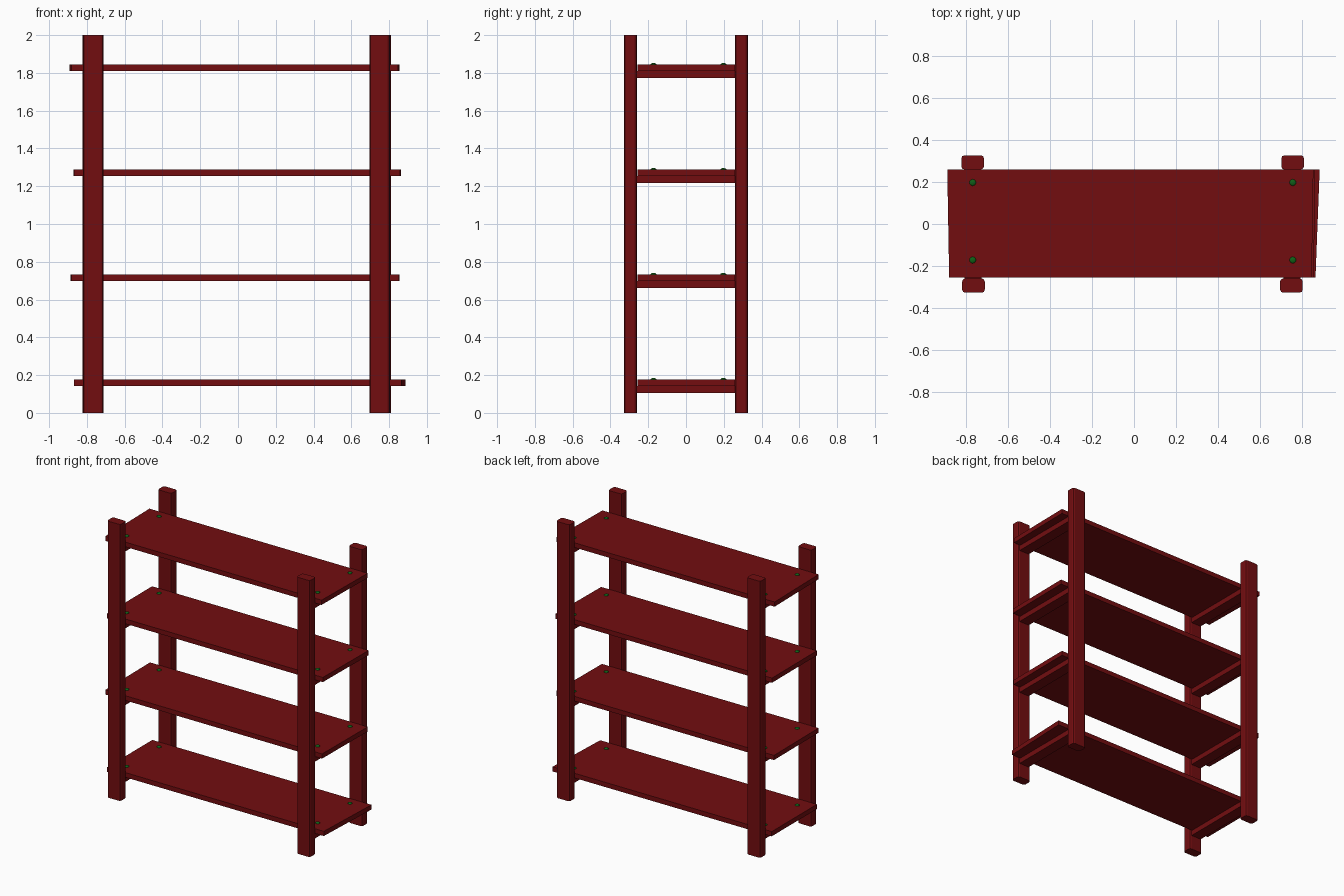
import bpy, bmesh

if "Cube" in bpy.data.objects:
    bpy.data.objects.remove(bpy.data.objects["Cube"])


def material(name, rgb):
    m = bpy.data.materials.new(name)
    m.diffuse_color = (*rgb, 1)
    m.use_nodes = True
    m.node_tree.nodes["Principled BSDF"].inputs["Base Color"].default_value = m.diffuse_color
    return m


RED = material("dark red wood", (0.17, 0.004, 0.005))
GREEN = material("dark green peg", (0.005, 0.12, 0.008))


def finish(name, bm, mat):
    bmesh.ops.recalc_face_normals(bm, faces=bm.faces)
    me = bpy.data.meshes.new(name)
    bm.to_mesh(me)
    bm.free()
    me.materials.append(mat)
    ob = bpy.data.objects.new(name, me)
    bpy.context.collection.objects.link(ob)
    return ob


def prism(name, outline, z0, z1, bevel_sides=0.0):
    """Board or post: xy outline extruded in z, optional chamfered uprights."""
    bm = bmesh.new()
    face = bm.faces.new([bm.verts.new((x, y, z0)) for x, y in outline])
    top = bmesh.ops.extrude_face_region(bm, geom=[face], use_keep_orig=True)["geom"]
    for v in top:
        if isinstance(v, bmesh.types.BMVert):
            v.co.z = z1
    if bevel_sides:
        uprights = [e for e in bm.edges
                    if abs(e.verts[0].co.z - e.verts[1].co.z) > 0.1]
        bmesh.ops.bevel(bm, geom=uprights, offset=bevel_sides, segments=2,
                        profile=0.5, affect='EDGES')
    return finish(name, bm, RED)


def rect(x0, x1, y0, y1):
    return [(x0, y0), (x1, y0), (x1, y1), (x0, y1)]


# four upright posts
for name, cx, cy in (("front_left_post", -0.766, -0.294),
                     ("front_right_post", 0.751, -0.294),
                     ("back_left_post", -0.770, 0.294),
                     ("back_right_post", 0.757, 0.294)):
    prism(name, rect(cx - 0.054, cx + 0.054, cy - 0.034, cy + 0.034), 0, 2, 0.015)

# shelves: underside height, left end and right end (front, back)
shelves = ((0.143, -0.868, -0.868, 0.866, 0.886),
           (0.699, -0.882, -0.886, 0.852, 0.856),
           (1.254, -0.868, -0.870, 0.858, 0.864),
           (1.810, -0.882, -0.891, 0.848, 0.856))
for i, (z, lf, lb, rf, rb) in enumerate(shelves, 1):
    prism(f"shelf_{i}", [(lf, -0.256), (rf, -0.256), (rb, 0.26), (lb, 0.26)],
          z, z + 0.034)
    for side, cx in (("left", -0.768), ("right", 0.754)):
        # bearer under each shelf end, joining front and back posts
        prism(f"bearer_{side}_{i}", rect(cx - 0.04, cx + 0.04, -0.262, 0.262),
              z - 0.038, z)
        # domed pegs
        for end, y in (("front", -0.172), ("back", 0.198)):
            bm = bmesh.new()
            bmesh.ops.create_uvsphere(bm, u_segments=12, v_segments=8, radius=1)
            for v in bm.verts:
                v.co = (cx + (0.004 if cx > 0 else -0.002) + v.co.x * 0.016,
                        y + v.co.y * 0.016, z + 0.034 + v.co.z * 0.008)
            finish(f"peg_{side}_{end}_{i}", bm, GREEN)
